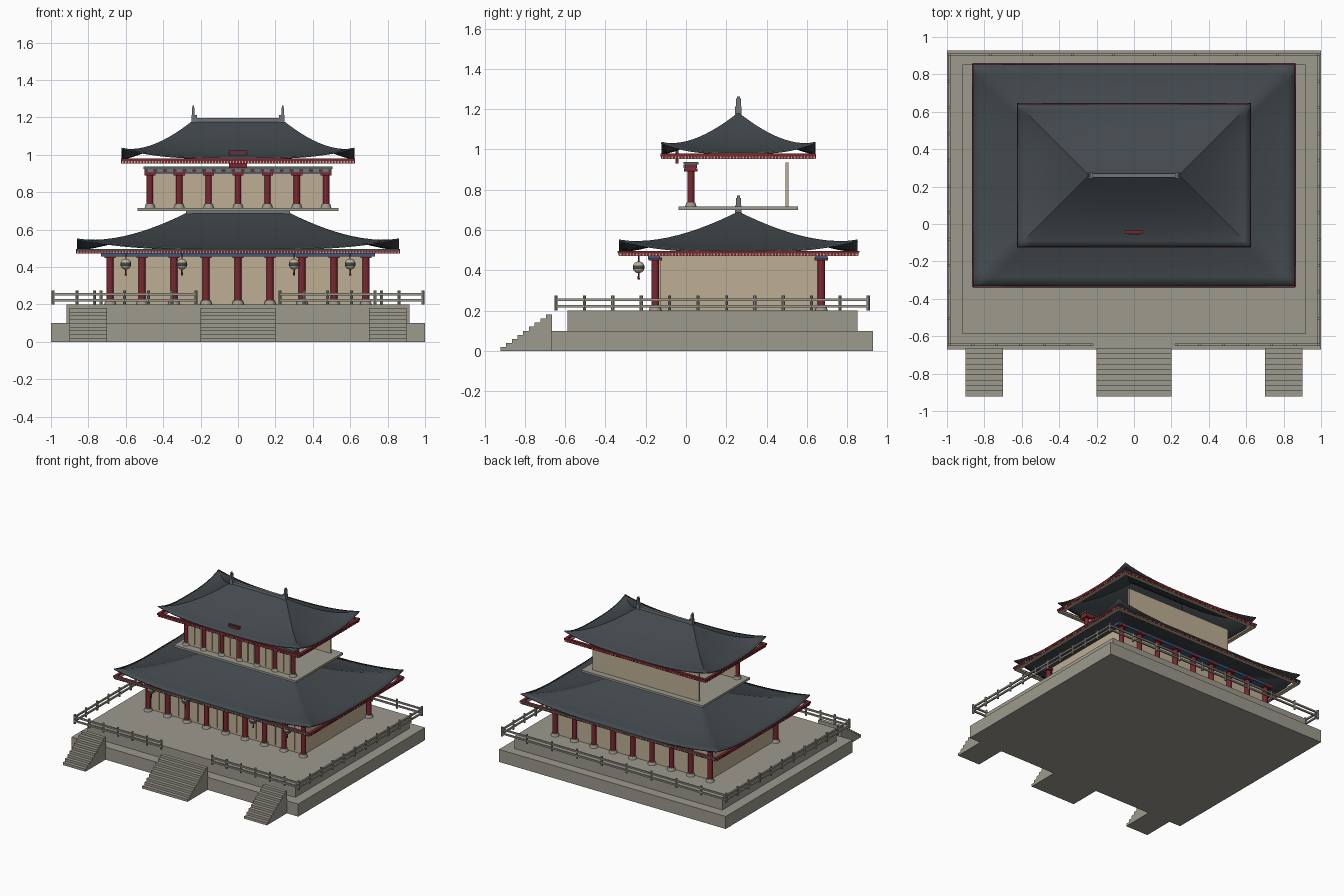
import bpy, bmesh, math
from mathutils import Matrix, Vector

if "Cube" in bpy.data.objects:
    bpy.data.objects.remove(bpy.data.objects["Cube"])


def material(name, r, g, b):
    m = bpy.data.materials.new(name)
    m.use_nodes = True
    m.diffuse_color = (r, g, b, 1)
    m.node_tree.nodes["Principled BSDF"].inputs["Base Color"].default_value = (r, g, b, 1)
    return m


STONE = material("stone", .34, .32, .27)
SLATE = material("slate", .055, .066, .074)
TAN = material("tan plaster", .52, .43, .30)
RED = material("dark red", .2, .02, .03)
BLUE = material("paint blue", .05, .1, .2)
TEAL = material("paint teal", .06, .15, .12)
GREY = material("ridge grey", .17, .18, .19)
YC = .26  # roof centre in depth


class Part:
    """Collects simple solids into one named object."""
    def __init__(self, name, *mats):
        self.name, self.mats, self.bm = name, mats, bmesh.new()

    def box(self, x0, x1, y0, y1, z0, z1):
        c = Vector((x0 + x1, y0 + y1, z0 + z1)) / 2
        m = Matrix.Translation(c) @ Matrix.Diagonal((x1 - x0, y1 - y0, z1 - z0, 1))
        bmesh.ops.create_cube(self.bm, size=1, matrix=m)
        return self

    def cyl(self, x, y, z0, z1, r, r2=None, n=12):
        bmesh.ops.create_cone(self.bm, cap_ends=True, segments=n, radius1=r,
                              radius2=r if r2 is None else r2, depth=z1 - z0,
                              matrix=Matrix.Translation((x, y, (z0 + z1) / 2)))
        return self

    def frame(self, hx, hy, w, z0, z1):
        for s in (-1, 1):
            a, b = sorted((s * hx, s * (hx - w)))
            self.box(a, b, YC - hy, YC + hy, z0, z1)
            a, b = sorted((s * hy, s * (hy - w)))
            self.box(w - hx, hx - w, YC + a, YC + b, z0, z1)
        return self

    def done(self, smooth=False):
        me = bpy.data.meshes.new(self.name)
        self.bm.to_mesh(me)
        self.bm.free()
        for m in self.mats:
            me.materials.append(m)
        ob = bpy.data.objects.new(self.name, me)
        bpy.context.collection.objects.link(ob)
        if smooth:
            bpy.ops.object.select_all(action='DESELECT')
            ob.select_set(True)
            bpy.context.view_layer.objects.active = ob
            bpy.ops.object.shade_smooth_by_angle(angle=math.radians(35))
        return ob


# Stepped stone terrace
Part("lower_terrace", STONE).box(-1, 1, -.67, .928, 0, .1).done()
Part("upper_terrace", STONE).box(-.917, .917, -.588, .852, .1, .2).done()

# Three flights of stairs, each one extruded step profile
def stairs(name, x0, x1, steps=9, y0=-.922, run=.0285, rise=.02):
    p = Part(name, STONE)
    prof = [(y0, 0)]
    for i in range(steps):
        prof += [(y0 + i * run, (i + 1) * rise), (y0 + (i + 1) * run, (i + 1) * rise)]
    prof.append((y0 + steps * run, 0))
    face = p.bm.faces.new([p.bm.verts.new((x0, y, z)) for y, z in prof])
    ext = bmesh.ops.extrude_face_region(p.bm, geom=[face])
    bmesh.ops.translate(p.bm, vec=(x1 - x0, 0, 0),
                        verts=[v for v in ext["geom"] if isinstance(v, bmesh.types.BMVert)])
    bmesh.ops.recalc_face_normals(p.bm, faces=p.bm.faces)
    p.done()

stairs("centre_stairs", -.2, .2)
stairs("left_stairs", .7, .9)
stairs("right_stairs", -.9, -.7)

# Railings round the terrace, open at the centre stairs
def railing(name, a, b, bays):
    p = Part(name, STONE)
    a, b = Vector(a), Vector(b)
    for i in range(bays + 1):
        q = a.lerp(b, i / bays)
        p.cyl(q.x, q.y, .2, .274, .008, n=8)
    h = .006
    for z in (.222, .254):
        p.box(a.x - h, b.x + h, a.y - h, b.y + h, z - h, z + h)
    p.done()

railing("front_left_railing", (.225, -.645), (.988, -.645), 6)
railing("front_right_railing", (-.988, -.645), (-.225, -.645), 6)
railing("back_railing", (-.988, .905), (.988, .905), 9)
railing("left_railing", (.988, -.645), (.988, .905), 11)
railing("right_railing", (-.988, -.645), (-.988, .905), 11)

# Rows of columns on stone bases with bracket capitals
def colonnade(name, xs, y, z0, z1, r):
    cols, bases, caps = Part(name + "_columns", RED), Part(name + "_bases", STONE), Part(name + "_capitals", RED)
    for x in xs:
        cols.cyl(x, y, z0, z1, r)
        bases.cyl(x, y, z0, z0 + .022, r * 1.7, r * 1.3)
        caps.box(x - .03, x + .03, y - .034, y + .034, z1 - .02, z1 - .004)
    cols.done(True)
    bases.done(True)
    caps.done()

lower_xs = [(i - 4) * .171 for i in range(9)]
upper_xs = [(i - 3) * .157 for i in range(7)]
colonnade("lower_front", lower_xs, -.153, .2, .468, .019)
colonnade("lower_back", lower_xs, .672, .2, .468, .019)
colonnade("upper_front", upper_xs, .024, .715, .91, .017)

# Walls and door panels
Part("lower_hall_walls", TAN).box(-.672, .672, -.13, .655, .2, .475).done()
Part("upper_front_wall", TAN).box(-.47, .47, .022, .036, .715, .91).done()
Part("upper_back_wall", TAN).box(-.47, .47, .493, .508, .715, .935).done()

def panels(name, xs, y, z0, z1):
    p = Part(name, TAN)
    for a, b in zip(xs, xs[1:]):
        m = (a + b) / 2
        for x in (m - .029, m + .029):
            p.box(x - .026, x + .026, y - .008, y, z0, z1)
    p.done()

panels("lower_door_panels", lower_xs, -.13, .215, .445)
panels("upper_door_panels", upper_xs, .022, .73, .885)

# Painted beams over the columns
for label, y in (("front", -.158), ("back", .672)):
    Part("lower_%s_beam" % label, BLUE).box(-.732, .732, y - .03, y + .03, .456, .475).done()
Part("upper_beam", RED).box(-.5, .5, -.005, .055, .908, .925).done()
Part("upper_beam_top", TEAL).box(-.505, .505, -.012, .062, .925, .937).done()
Part("upper_beam_edge", BLUE).box(-.5, .5, -.008, .05, .9, .908).done()
brackets = Part("upper_bracket_blocks", GREY)
for i in range(19):
    x = (i - 9) * .052
    brackets.box(x - .016, x + .016, -.012, -.004, .908, .923)
brackets.done()

# Balcony slab of the upper floor
Part("upper_platform", STONE).box(-.538, .538, -.038, .556, .7, .716).done()

# Hipped roofs with concave slopes and lifted corners
def roof(name, hx, hy, z, height, lift, nu=24, nt=12):
    p = Part(name, SLATE)
    ridge = hx - hy
    for side in range(4):
        sgn = 1 if side < 2 else -1
        grid = []
        for j in range(nt + 1):
            t = j / nt
            row = []
            for i in range(nu + 1):
                u = 2 * i / nu - 1
                h = z + height * (1 - t) ** 1.5 + lift * t ** 2.5 * abs(u) ** 3
                if side % 2:
                    co = (ridge + t * hy, u * t * hy)
                else:
                    co = (u * (ridge + t * hy), -t * hy)
                row.append(p.bm.verts.new((sgn * co[0], YC + sgn * co[1], h)))
            grid.append(row)
        for j in range(nt):
            for i in range(nu):
                p.bm.faces.new((grid[j][i], grid[j + 1][i], grid[j + 1][i + 1], grid[j][i + 1]))
    bmesh.ops.remove_doubles(p.bm, verts=p.bm.verts, dist=.0004)
    bmesh.ops.dissolve_degenerate(p.bm, edges=p.bm.edges, dist=.0001)
    bmesh.ops.recalc_face_normals(p.bm, faces=p.bm.faces)
    ob = p.done(True)
    mod = ob.modifiers.new("thickness", 'SOLIDIFY')
    mod.thickness = .008
    # Ridge bar with a stepped finial at each end
    top = z + height
    bar = Part(name + "_ridge", GREY).box(-ridge, ridge, YC - .011, YC + .011, top - .01, top + .012)
    for s in (-1, 1):
        for inner, outer, w, h in ((-.022, .008, .016, .03), (-.008, .006, .012, .068), (-.005, .004, .008, .08)):
            a, b = sorted((s * (ridge + inner), s * (ridge + outer)))
            bar.box(a, b, YC - w, YC + w, top - .01, top + h)
    bar.done()

roof("lower_roof", .862, .592, .497, .195, .056)
roof("upper_roof", .622, .382, .984, .2, .054)

# Eave frames: red fascia over a tan lower band with red rafter ends
def eaves(name, hx, hy, z0, z1):
    mid = (z0 + z1) / 2
    Part(name + "_fascia", RED).frame(hx, hy, .022, mid, z1).done()
    Part(name + "_soffit", TAN).frame(hx - .004, hy - .004, .03, z0, mid).done()
    ends = Part(name + "_rafter_ends", RED)
    for half, other, along_x in ((hx, hy, True), (hy, hx, False)):
        n = int(half / .016)
        for i in range(-n + 1, n):
            c = i * .016
            for s in (-1, 1):
                a, b = sorted((s * (other - .005), s * (other - .001)))
                if along_x:
                    ends.box(c - .005, c + .005, YC + a, YC + b, z0 + .001, mid)
                else:
                    ends.box(a, b, YC + c - .005, YC + c + .005, z0 + .001, mid)
    ends.done()

eaves("lower_eave", .867, .597, .472, .496)
eaves("upper_eave", .626, .386, .953, .979)
for label, y in (("front", YC - .599), ("back", YC + .599)):
    Part("lower_%s_eave_trim" % label, TEAL).box(-.86, .86, y - .002, y + .002, .488, .497).done()

# Blank plaque under and through the upper roof slope
Part("plaque", RED).box(-.048, .048, -.052, -.036, .93, 1.022).done()
Part("plaque_panel", SLATE).box(-.032, .032, -.056, -.052, .995, 1.012).done()

# Hanging lanterns with tassels
for i, x in enumerate((-.6, -.3, .3, .6)):
    lamp = Part("lantern_%d" % (i + 1), TAN, SLATE)
    bmesh.ops.create_uvsphere(lamp.bm, u_segments=16, v_segments=10, radius=.029,
                              matrix=Matrix.Translation((x, -.235, .415)))
    for f in lamp.bm.faces:
        dz = f.calc_center_median().z - .415
        f.material_index = int(abs(dz) < .007 or abs(dz) > .026)
    lamp.done(True)
    Part("lantern_cord_%d" % (i + 1), SLATE).cyl(x, -.235, .44, .475, .003, n=6).done()
    Part("lantern_tassel_%d" % (i + 1), RED).cyl(x, -.235, .355, .388, .006, .003, n=8).done()
